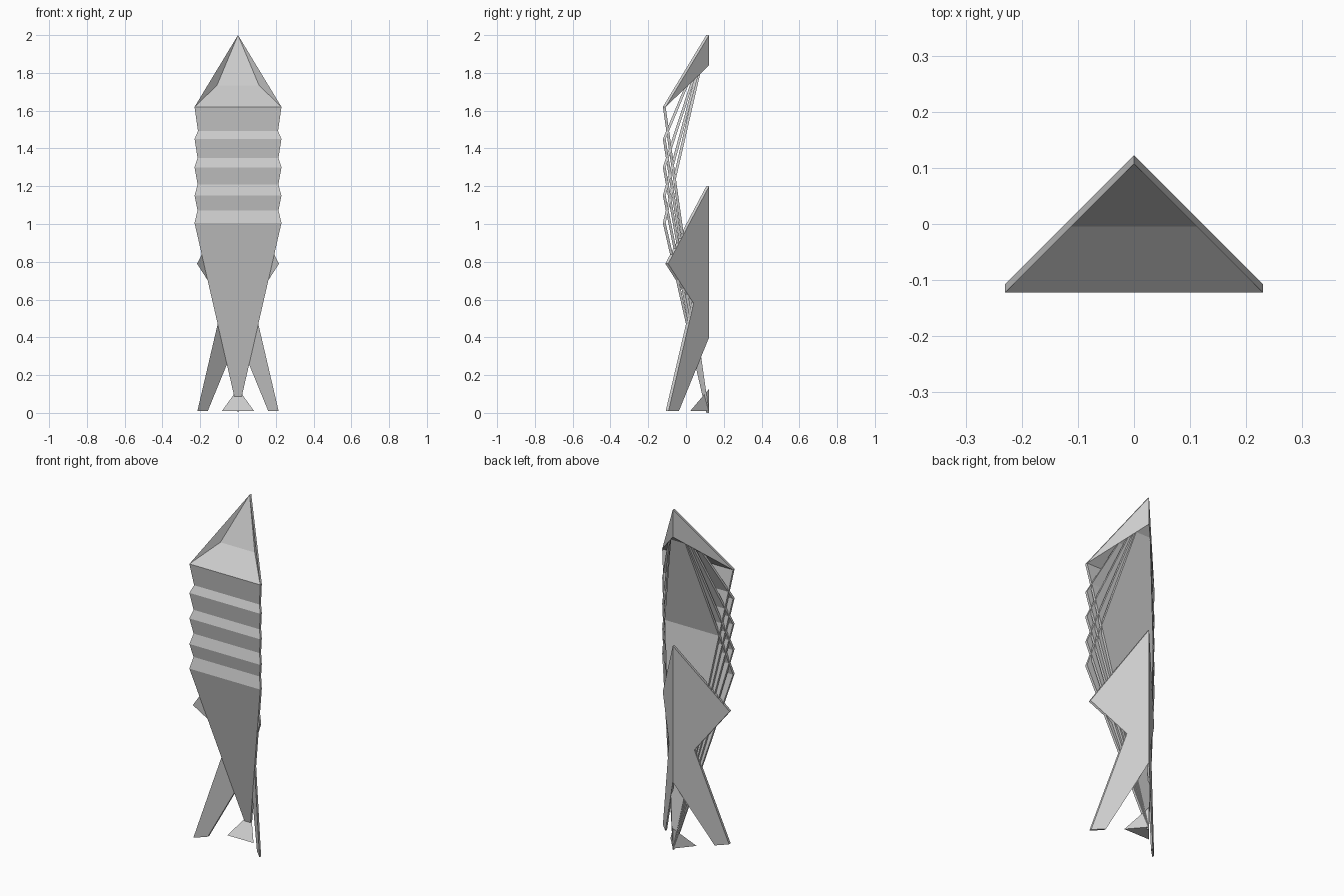
import bpy, bmesh

if "Cube" in bpy.data.objects:
    bpy.data.objects.remove(bpy.data.objects["Cube"])

AXIS_Y = 0.1075   # back spine where the two diagonal planes meet
T = 0.015         # sheet thickness, measured along y
R = 0.23          # half width of the widest rings


def make_object(name, bm):
    bmesh.ops.recalc_face_normals(bm, faces=bm.faces)
    mesh = bpy.data.meshes.new(name)
    bm.to_mesh(mesh)
    bm.free()
    obj = bpy.data.objects.new(name, mesh)
    bpy.context.collection.objects.link(obj)
    return obj


def add_sheet(bm, points):
    """Flat polygon thickened backwards along y."""
    front = [bm.verts.new(p) for p in points]
    back = [bm.verts.new((x, y + T, z)) for x, y, z in points]
    bm.faces.new(front)
    bm.faces.new(back[::-1])
    n = len(points)
    for i in range(n):
        j = (i + 1) % n
        bm.faces.new((front[i], back[i], back[j], front[j]))


def folded_panel(name, top, ring, bottom):
    """Two triangles folded along a horizontal ring edge."""
    bm = bmesh.new()
    left, right = (-R, AXIS_Y - R, ring), (R, AXIS_Y - R, ring)
    add_sheet(bm, [(0, AXIS_Y, top), left, right])
    add_sheet(bm, [(0, AXIS_Y, bottom), right, left])
    make_object(name, bm)


def diagonal_fin(name, profile):
    """Plate in the 45 degree plane, profile given as (radius, z)."""
    for side, s in (("left", -1), ("right", 1)):
        bm = bmesh.new()
        add_sheet(bm, [(s * r, AXIS_Y - r, z) for r, z in profile])
        make_object(f"{side}_{name}", bm)


# Nested body panels, whose overlaps make the pleated front
folded_panel("body_panel_1", 1.84, 1.62, 0.0)
for i, z in enumerate((1.45, 1.30, 1.15, 1.005)):
    folded_panel(f"body_panel_{i + 2}", 2.0, z, 0.0)

# Nose fins along the two diagonal edges
diagonal_fin("nose_fin", [(0, 2.0), (R, 1.62), (0, 1.84)])

# Long fins with a side barb and a standing leg
diagonal_fin("leg_fin", [(0, 1.2), (0.217, 0.79), (0.082, 0.58), (0.215, 0.01),
                         (0.16, 0.01), (0, 0.4)])

# Small solid nozzle at the foot
bm = bmesh.new()
tip = bm.verts.new((0, AXIS_Y + T, 0.128))
base = [bm.verts.new(p) for p in ((-0.085, AXIS_Y - 0.085, 0.01),
                                  (0.085, AXIS_Y - 0.085, 0.01),
                                  (0, AXIS_Y + T, 0.01))]
bm.faces.new(base)
for i in range(3):
    bm.faces.new((base[i], base[(i + 1) % 3], tip))
make_object("nozzle", bm)
